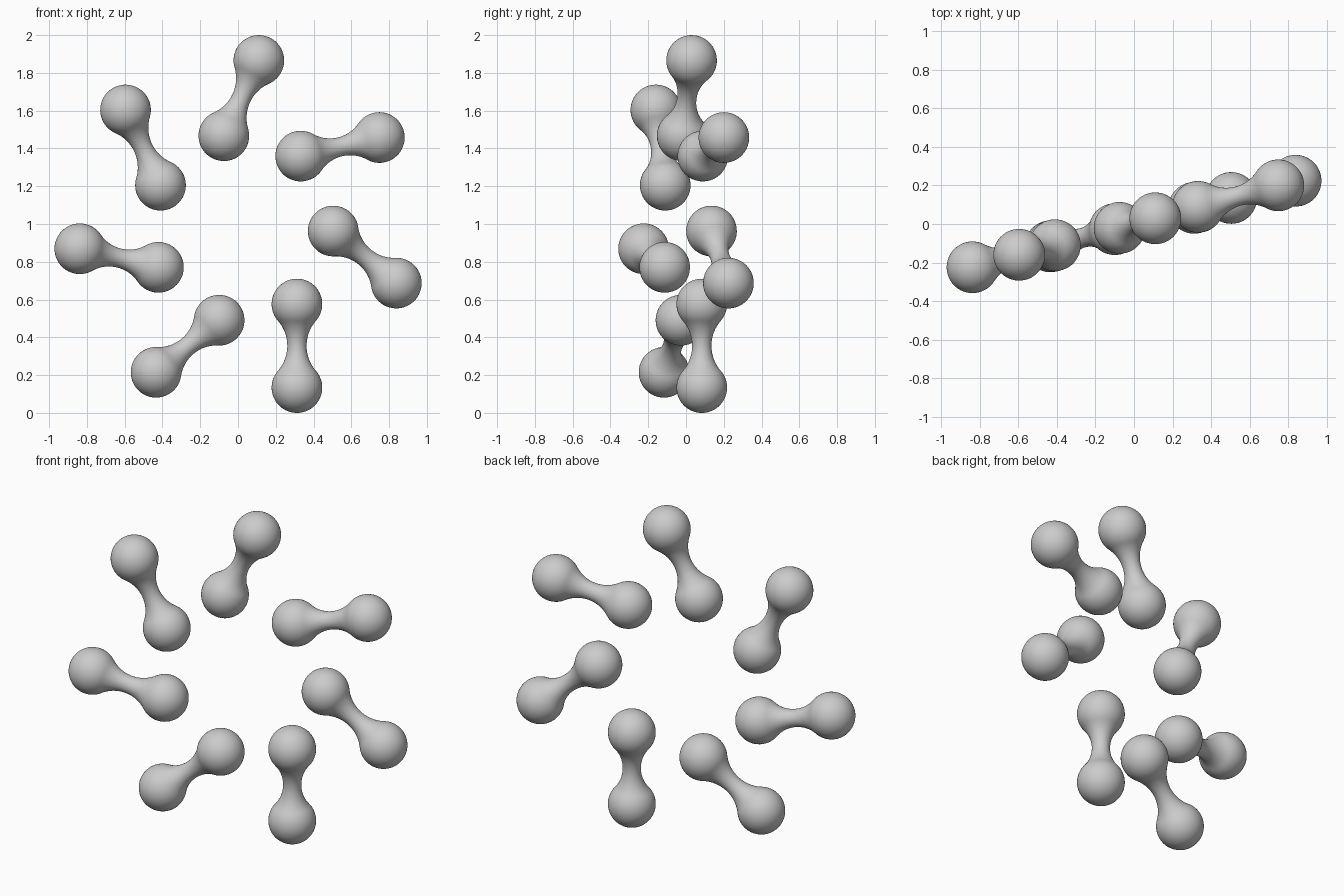
import bpy, bmesh
from math import sin, cos, pi, radians, sqrt, atan2
from mathutils import Matrix, Vector

if "Cube" in bpy.data.objects:
    bpy.data.objects.remove(bpy.data.objects["Cube"])

BALL_R = 0.134       # end ball radius
HALF = 0.221         # half the distance between ball centres
NECK = 0.051         # thinnest neck radius
COUNT = 7
SEGS = 48

# Fillet arc tangent to both balls, touching the neck radius in the middle
FILLET = (HALF**2 + NECK**2 - BALL_R**2) / (2 * (BALL_R - NECK))
JOIN = atan2(NECK + FILLET, HALF)    # angle on the ball where the neck starts


def half_profile():
    """(radius, height) points from the middle of the neck to the far pole."""
    pts = []
    sweep = pi / 2 - JOIN
    for i in range(11):
        a = sweep * i / 10
        pts.append((NECK + FILLET - FILLET * cos(a), FILLET * sin(a)))
    for i in range(1, 25):
        a = JOIN + (pi - JOIN) * i / 24
        pts.append((BALL_R * sin(a), HALF - BALL_R * cos(a)))
    pts[-1] = (0.0, HALF + BALL_R)
    return pts


def dumbbell(name, matrix):
    upper = half_profile()
    profile = [(r, -h) for r, h in reversed(upper[1:])] + upper
    bm = bmesh.new()
    verts = [bm.verts.new((r, 0, h)) for r, h in profile]
    edges = [bm.edges.new(p) for p in zip(verts, verts[1:])]
    bmesh.ops.spin(bm, geom=verts + edges, cent=(0, 0, 0), axis=(0, 0, 1),
                   angle=2 * pi, steps=SEGS)
    bmesh.ops.remove_doubles(bm, verts=bm.verts, dist=1e-5)
    bmesh.ops.recalc_face_normals(bm, faces=bm.faces)
    for f in bm.faces:
        f.smooth = True
    mesh = bpy.data.meshes.new(name)
    bm.to_mesh(mesh)
    bm.free()
    ob = bpy.data.objects.new(name, mesh)
    ob.matrix_world = matrix
    bpy.context.collection.objects.link(ob)


# Ring of slanted dumbbells in an upright plane turned 15 degrees about z
ring = Matrix.Translation((0.0203, 0.0054, 0.976)) @ Matrix.Rotation(radians(15), 4, 'Z')
for k in range(COUNT):
    turn = Matrix.Rotation(-2 * pi * k / COUNT, 4, 'Y')
    # the lowest dumbbell hangs straight down, off to the side of the centre
    place = Matrix.Translation((0.302, 0, -0.842 + HALF))
    dumbbell(f"dumbbell_{k + 1}", ring @ turn @ place)
